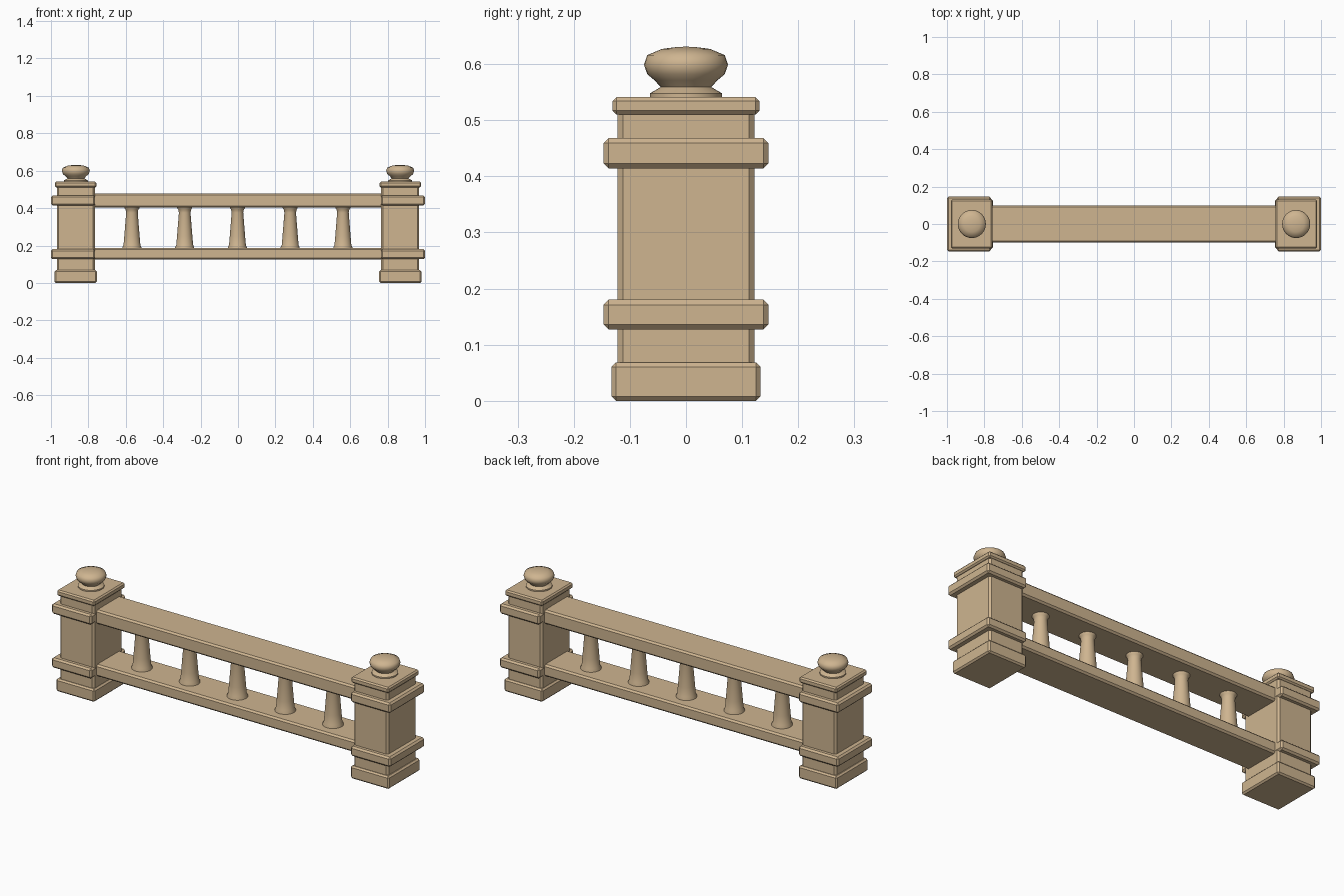
import bpy, bmesh, math

cube = bpy.data.objects.get("Cube")
if cube:
    bpy.data.objects.remove(cube, do_unlink=True)

stone = bpy.data.materials.new("tan_stone")
stone.use_nodes = True
TAN = (0.62, 0.46, 0.28, 1)
stone.diffuse_color = TAN
stone.node_tree.nodes["Principled BSDF"].inputs["Base Color"].default_value = TAN


def finish(name, bm):
    bmesh.ops.recalc_face_normals(bm, faces=bm.faces)
    mesh = bpy.data.meshes.new(name)
    bm.to_mesh(mesh)
    bm.free()
    mesh.materials.append(stone)
    ob = bpy.data.objects.new(name, mesh)
    bpy.context.collection.objects.link(ob)
    return ob


def block(name, x, y, z, chamfer):
    """Chamfered box spanning the (low, high) pairs x, y and z."""
    bm = bmesh.new()
    bmesh.ops.create_cube(bm, size=1)
    for v in bm.verts:
        v.co = [(lo + hi) / 2 + c * (hi - lo) for c, (lo, hi) in zip(v.co, (x, y, z))]
    bmesh.ops.bevel(bm, geom=bm.edges[:], offset=chamfer, segments=1,
                    affect='EDGES', profile=0.5)
    return finish(name, bm)


def turned(name, x, profile, sides=32):
    """Smooth turned part from (radius, height) points, standing at x."""
    bm = bmesh.new()
    rings = []
    for r, z in profile:
        rings.append([bm.verts.new((x + r * math.cos(math.tau * i / sides),
                                    r * math.sin(math.tau * i / sides), z))
                      for i in range(sides)])
    for a, b in zip(rings, rings[1:]):
        for i in range(sides):
            j = (i + 1) % sides
            bm.faces.new((a[i], a[j], b[j], b[i]))
    bm.faces.new(rings[0])
    bm.faces.new(rings[-1])
    ob = finish(name, bm)
    bpy.ops.object.select_all(action='DESELECT')
    ob.select_set(True)
    bpy.context.view_layer.objects.active = ob
    bpy.ops.object.shade_smooth_by_angle(angle=math.radians(50))


# Posts: each layer is (name, inner x, outer x, half depth, bottom, top, chamfer)
POST = [
    ("base", 0.755, 0.982, 0.133, 0.0, 0.068, 0.008),
    ("shaft", 0.765, 0.969, 0.122, 0.03, 0.525, 0.010),
    ("lower_band", 0.764, 1.0, 0.147, 0.127, 0.180, 0.009),
    ("upper_band", 0.764, 1.0, 0.147, 0.414, 0.468, 0.009),
    ("cap", 0.757, 0.979, 0.131, 0.510, 0.541, 0.007),
]
KNOB = [(0.064, 0.538), (0.064, 0.548), (0.045, 0.559), (0.056, 0.571),
        (0.069, 0.582), (0.075, 0.599), (0.069, 0.616), (0.043, 0.627),
        (0.02, 0.630), (0.004, 0.631)]
for side, s in (("left", 1), ("right", -1)):
    for part, inner, outer, depth, low, high, chamfer in POST:
        block(f"{side}_post_{part}", sorted((s * inner, s * outer)),
              (-depth, depth), (low, high), chamfer)
    turned(f"{side}_post_knob", s * 0.867, KNOB)

# Rails between the posts
block("lower_rail", (-0.8, 0.8), (-0.1, 0.1), (0.124, 0.187), 0.009)
block("upper_rail", (-0.8, 0.8), (-0.1, 0.1), (0.403, 0.478), 0.009)

# Balusters
BALUSTER = [(0.051, 0.180), (0.051, 0.190), (0.045, 0.203), (0.041, 0.25),
            (0.031, 0.375), (0.034, 0.392), (0.040, 0.400), (0.040, 0.410)]
for i in range(5):
    turned(f"baluster_{i + 1}", -0.003 + (i - 2) * 0.282, BALUSTER)
